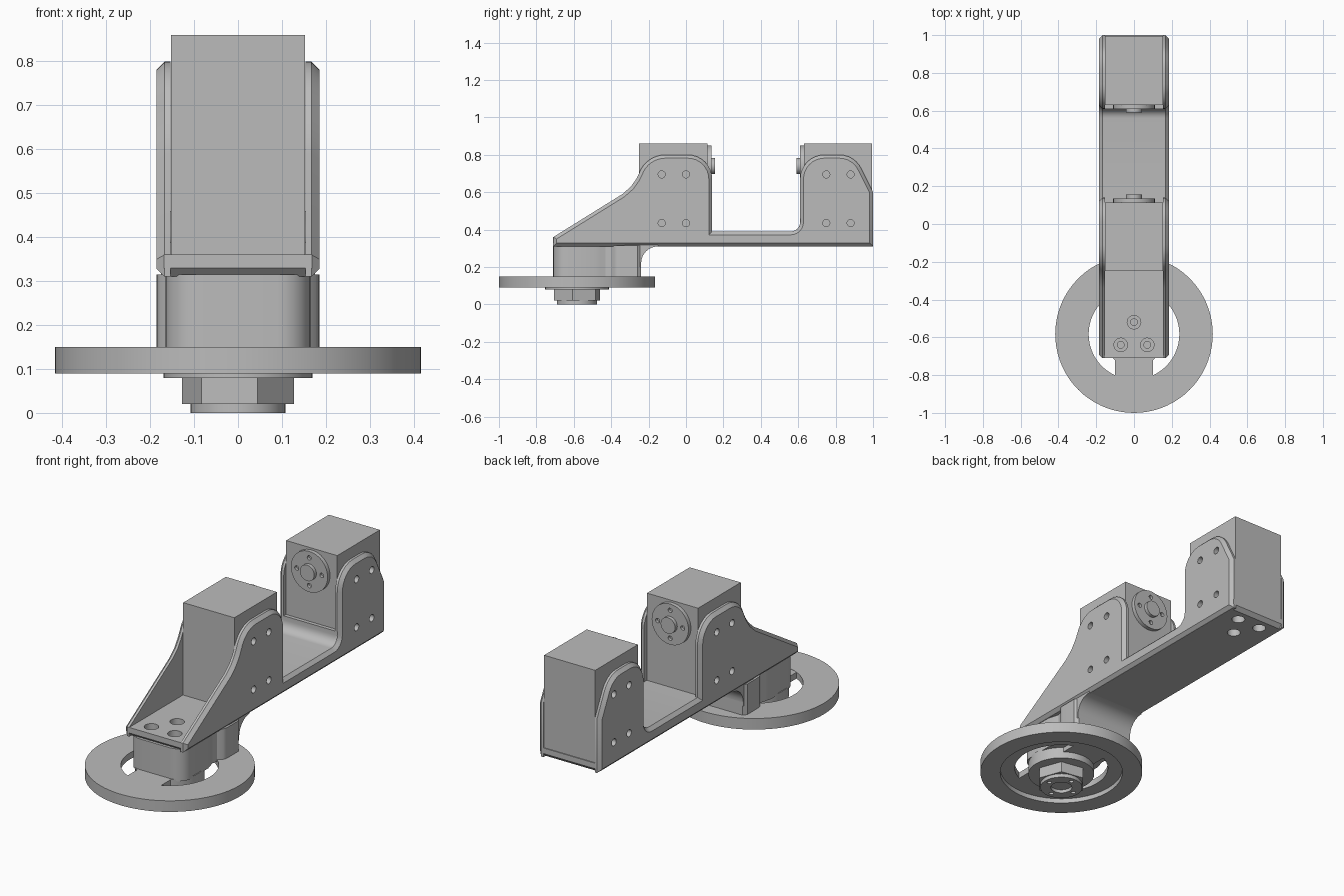
import bpy, bmesh
from math import sin, cos, radians, pi
from mathutils import Matrix, Vector

cube = bpy.data.objects.get("Cube")
if cube:
    bpy.data.objects.remove(cube, do_unlink=True)

gray = bpy.data.materials.new("light gray")
gray.use_nodes = True
COLOR = (0.5, 0.5, 0.5, 1)
gray.diffuse_color = COLOR
gray.node_tree.nodes["Principled BSDF"].inputs["Base Color"].default_value = COLOR

WHEEL_Y = -0.583
parts = []


def finish(name, bm):
    bmesh.ops.recalc_face_normals(bm, faces=bm.faces)
    me = bpy.data.meshes.new(name)
    bm.to_mesh(me)
    bm.free()
    ob = bpy.data.objects.new(name, me)
    bpy.context.collection.objects.link(ob)
    me.materials.append(gray)
    parts.append(ob)
    return ob


def arc(cx, cy, r, a, b, n=8):
    angles = [radians(a + (b - a) * i / n) for i in range(n + 1)]
    return [(cx + r * cos(t), cy + r * sin(t)) for t in angles]


def prism(name, pts, axis, lo, hi, chamfer=0):
    """Extrude a yz profile along x, or an xy profile along z; chamfer the hi cap."""
    place = (lambda p, h: (h, p[0], p[1])) if axis == "x" else (lambda p, h: (p[0], p[1], h))
    bm = bmesh.new()
    bottom = bm.faces.new([bm.verts.new(place(p, lo)) for p in pts])
    res = bmesh.ops.extrude_face_region(bm, geom=[bottom], use_keep_orig=True)
    top = [g for g in res["geom"] if isinstance(g, bmesh.types.BMFace)][0]
    shift = Vector(place((0, 0), hi - lo))
    bmesh.ops.translate(bm, verts=top.verts[:], vec=shift)
    bmesh.ops.recalc_face_normals(bm, faces=bm.faces)
    if chamfer:
        bmesh.ops.bevel(bm, geom=top.edges[:], offset=chamfer, segments=1,
                        affect="EDGES", clamp_overlap=True)
    return finish(name, bm)


def box(name, x, y, z):
    return prism(name, [(x[0], y[0]), (x[1], y[0]), (x[1], y[1]), (x[0], y[1])], "z", *z)


def add_cylinder(bm, center, r, depth, axis="z", sides=48, turn=0):
    rot = {"z": Matrix(), "x": Matrix.Rotation(pi / 2, 4, "Y"),
           "y": Matrix.Rotation(pi / 2, 4, "X")}[axis]
    m = Matrix.Translation(center) @ rot @ Matrix.Rotation(radians(turn), 4, "Z")
    bmesh.ops.create_cone(bm, cap_ends=True, segments=sides, radius1=r, radius2=r,
                          depth=depth, matrix=m)


def cylinder(name, center, r, depth, axis="z", sides=48, turn=0):
    bm = bmesh.new()
    add_cylinder(bm, center, r, depth, axis, sides, turn)
    return finish(name, bm)


def drill(ob, centers, r, depth, axis="z"):
    bm = bmesh.new()
    for c in centers:
        add_cylinder(bm, c, r, depth, axis, 20)
    cutter = finish("hole_cutter", bm)
    cutter.hide_render = True
    mod = ob.modifiers.new("holes", "BOOLEAN")
    mod.operation, mod.solver, mod.object = "DIFFERENCE", "EXACT", cutter
    bpy.context.view_layer.objects.active = ob
    bpy.ops.object.modifier_apply(modifier=mod.name)
    parts.remove(cutter)
    bpy.data.objects.remove(cutter, do_unlink=True)


# Bracket side plates: two rounded cheeks joined by a low rail
cheeks = ([(-0.71, 0.36), (-0.34, 0.59), (-0.295, 0.63), (-0.268, 0.668)]
          + arc(-0.11, 0.65, 0.15, 160, 90)
          + arc(0.01, 0.67, 0.13, 90, 0)
          + [(0.14, 0.39)]
          + arc(0.56, 0.44, 0.05, -90, 0, 6)
          + arc(0.74, 0.67, 0.13, 180, 90)
          + arc(0.82, 0.67, 0.13, 90, 25, 6)
          + [(1.0, 0.6), (1.0, 0.31), (-0.71, 0.31)])
bolt_spots = [(y, z) for y in (-0.13, 0.0, 0.75, 0.88) for z in (0.435, 0.695)]
for side, s in (("left", 1), ("right", -1)):
    plate = prism(side + "_side_plate", cheeks, "x", s * 0.154, s * 0.185, 0.018)
    drill(plate, [(s * 0.175, y, z) for y, z in bolt_spots], 0.019, 0.06, "x")

# Bracket floor with the fillet rising to the rear motor
floor_profile = ([(-0.71, 0.36), (0.1, 0.36), (0.1, 0.388)]
                 + arc(0.56, 0.438, 0.05, -90, 0, 6)
                 + [(0.61, 0.46), (0.64, 0.46), (0.64, 0.36), (1.0, 0.36),
                    (1.0, 0.33), (0.98, 0.31), (-0.69, 0.31), (-0.71, 0.33)])
floor = prism("bracket_floor", floor_profile, "x", -0.168, 0.168)
screws = [(0, -0.52), (-0.07, -0.64), (0.07, -0.64)]
drill(floor, [(x, y, 0.36) for x, y in screws], 0.036, 0.2)
drill(floor, [(x, y, 0.31) for x, y in ((0, 0.80), (-0.07, 0.92), (0.07, 0.92))], 0.034, 0.08)

# Mounting column under the front tray, with a waist between its two lobes
half = (arc(0.09, -0.635, 0.075, -90, 0, 6) + [(0.165, -0.49)]
        + [(0.155, -0.455), (0.148, -0.43), (0.155, -0.40)]
        + arc(0.125, -0.35, 0.06, -30, 0, 3) + [(0.185, -0.26), (0.17, -0.24)])
column = prism("mount_column", half + [(-x, y) for x, y in reversed(half)], "z", 0.14, 0.315)
drill(column, [(x, y, 0.315) for x, y in screws], 0.018, 0.1)
fillet = [(-0.33, 0.32), (-0.33, 0.2), (-0.24, 0.2)] + arc(-0.15, 0.22, 0.09, 180, 90) + [(-0.15, 0.32)]
prism("column_fillet", fillet, "x", -0.175, 0.175)

# Motors with output horns facing each other
for where, y0, y1, face, out in (("front", -0.25, 0.115, 0.115, 1), ("rear", 0.63, 0.995, 0.63, -1)):
    box(where + "_motor", (-0.153, 0.153), (y0, y1), (0.35, 0.86))
    horn = cylinder(where + "_horn_disc", (0, face + out * 0.01, 0.74), 0.11, 0.022, "y")
    dots = [(0.075 * cos(a), face + out * 0.02, 0.74 + 0.075 * sin(a))
            for a in (0, pi / 2, pi, 3 * pi / 2)]
    drill(horn, dots, 0.012, 0.03, "y")
    cylinder(where + "_horn_hub", (0, face + out * 0.02, 0.74), 0.043, 0.04, "y")

# Wheel rim, recessed on its underside
bm = bmesh.new()
rim = [(0.24, 0.15), (0.417, 0.15), (0.417, 0.09), (0.315, 0.09), (0.315, 0.115), (0.24, 0.115)]
ring = [bm.verts.new((r, 0, z)) for r, z in rim]
edges = [bm.edges.new((ring[i], ring[i - 1])) for i in range(len(ring))]
bmesh.ops.spin(bm, geom=edges, cent=(0, 0, 0), axis=(0, 0, 1), angle=2 * pi,
               steps=72, use_merge=True)
bmesh.ops.remove_doubles(bm, verts=bm.verts, dist=0.0005)
bmesh.ops.translate(bm, verts=bm.verts, vec=(0, WHEEL_Y, 0))
finish("wheel_rim", bm)

# Wheel hub, spokes, nut and end cap
cylinder("wheel_hub", (0, WHEEL_Y, 0.114), 0.17, 0.07)
box("wheel_spokes", (-0.1, 0.1), (WHEEL_Y - 0.245, WHEEL_Y + 0.245), (0.115, 0.149))
cylinder("hex_nut", (0, WHEEL_Y, 0.055), 0.13, 0.07, "z", 6, 20)
cap = cylinder("axle_cap", (0, WHEEL_Y, 0.02), 0.108, 0.04)
drill(cap, [(0, WHEEL_Y, 0)], 0.055, 0.036)
drill(cap, [(0.08 * cos(a), WHEEL_Y + 0.08 * sin(a), 0)
            for a in (0, pi / 2, pi, 3 * pi / 2)], 0.012, 0.03)

# Smooth the round surfaces and keep the edges crisp
bpy.ops.object.select_all(action="DESELECT")
for ob in parts:
    ob.select_set(True)
bpy.context.view_layer.objects.active = parts[0]
bpy.ops.object.shade_smooth_by_angle(angle=radians(28))
